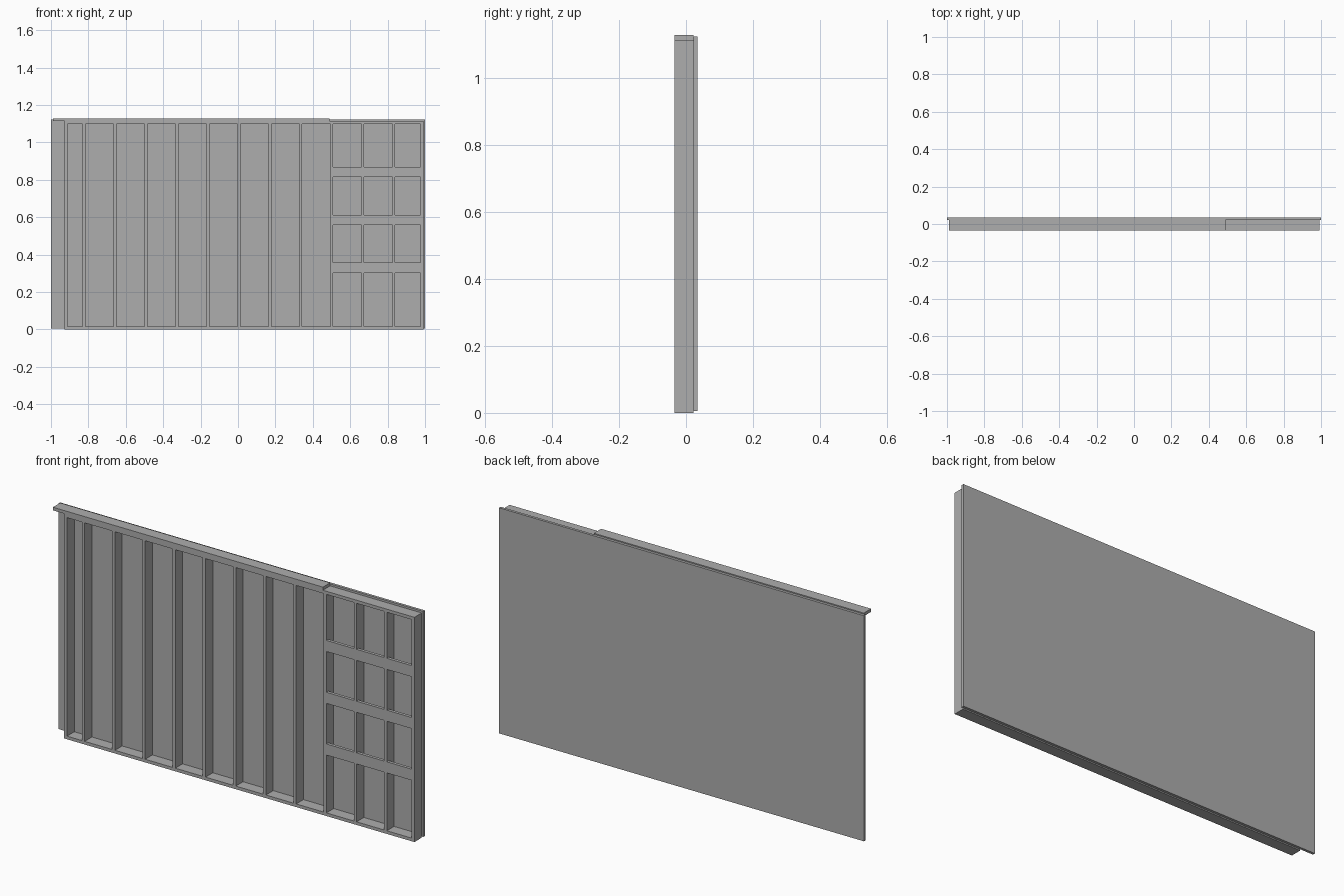
import bpy
import bmesh
from mathutils import Matrix, Vector

cube = bpy.data.objects.get("Cube")
if cube:
    bpy.data.objects.remove(cube, do_unlink=True)

# One grey for the whole wall
grey = bpy.data.materials.new("plain grey")
grey.use_nodes = True
colour = (0.42, 0.42, 0.42, 1)
grey.diffuse_color = colour
grey.node_tree.nodes["Principled BSDF"].inputs["Base Color"].default_value = colour


def box(name, x, y, z):
    """Box given by its (min, max) range on each axis."""
    low, high = (Vector(corner) for corner in zip(x, y, z))
    bm = bmesh.new()
    scale = Matrix.Diagonal(high - low).to_4x4()
    bmesh.ops.create_cube(bm, size=1, matrix=Matrix.Translation((low + high) / 2) @ scale)
    mesh = bpy.data.meshes.new(name)
    bm.to_mesh(mesh)
    bm.free()
    mesh.materials.append(grey)
    obj = bpy.data.objects.new(name, mesh)
    bpy.context.collection.objects.link(obj)
    return obj


T = 0.0155                      # lumber thickness
FRONT, FRAME_BACK, BACK = -0.035, 0.0217, 0.035
DEPTH = (FRONT, FRAME_BACK)
LEFT, RIGHT = -0.928, 0.9915    # ends of the frame
STUD_TOP = 1.098
SPACING = 0.1656

# Sheathing panel behind the frame
box("sheathing_panel", (-1, 1), (FRAME_BACK, BACK), (0.006, 1.1235))

# Horizontal plates, the cap stopping short of one end and overhanging the other
box("bottom_plate", (LEFT, RIGHT), DEPTH, (0, T))
box("top_plate", (LEFT, RIGHT), DEPTH, (STUD_TOP, STUD_TOP + T))
box("cap_plate", (-0.99, 0.49), DEPTH, (STUD_TOP + T, STUD_TOP + 2 * T))

# Vertical studs
centres = [LEFT + T / 2]
centres += [-0.8235 + SPACING * i for i in range(11)]
centres.append(RIGHT - T / 2)
for i, c in enumerate(centres):
    box(f"stud_{i + 1}", (c - T / 2, c + T / 2), DEPTH, (T, STUD_TOP))

# Flat blocking flush with the front, in the last three bays
for row, z in enumerate((0.302, 0.558, 0.815)):
    for bay, (a, b) in enumerate(zip(centres[-4:-1], centres[-3:])):
        box(f"block_{row + 1}_{bay + 1}", (a + T / 2, b - T / 2),
            (FRONT, FRONT + T), (z, z + 0.055))
